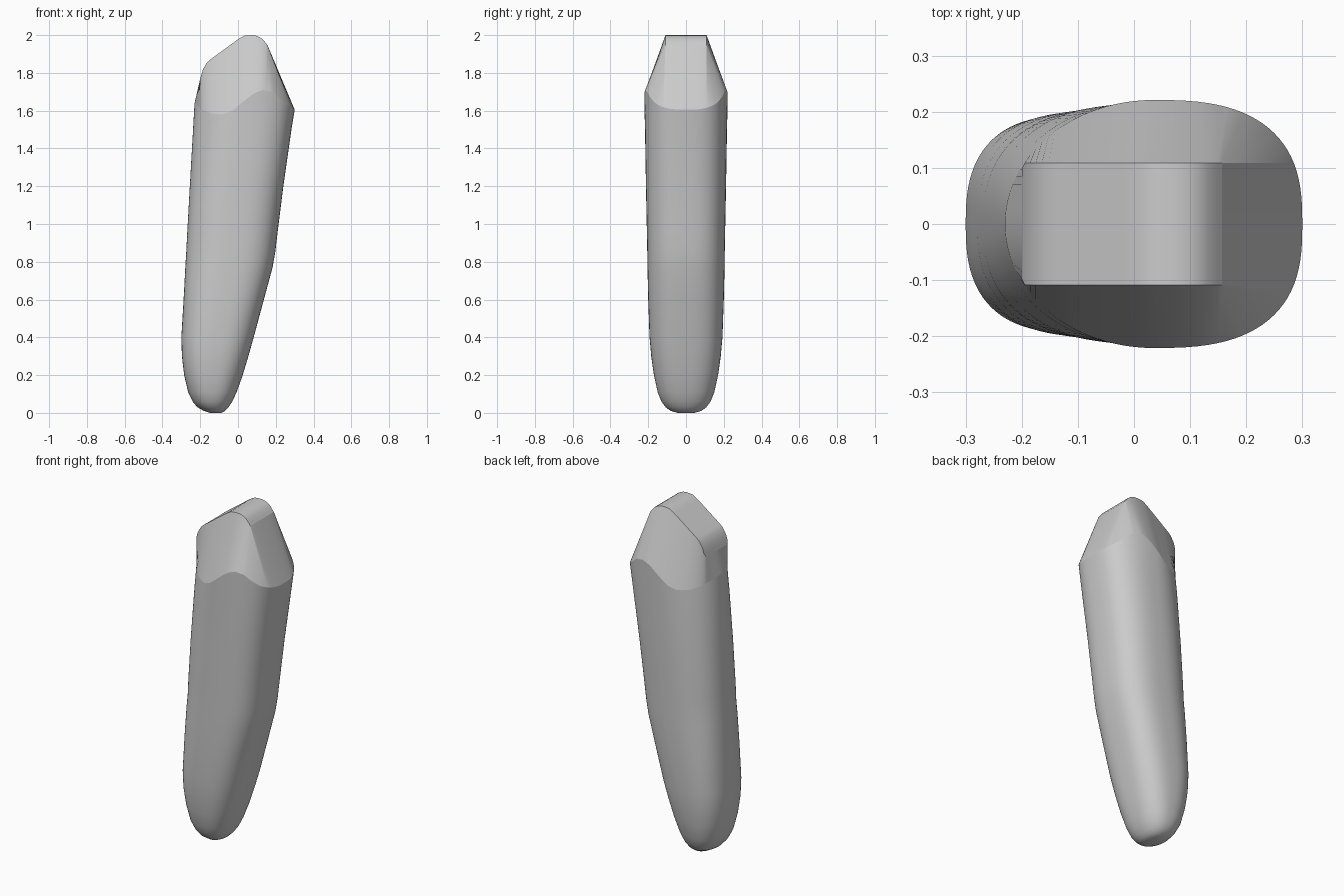
import bpy
import bmesh
import math

cube = bpy.data.objects.get("Cube")
if cube:
    bpy.data.objects.remove(cube, do_unlink=True)

SIDES = 96
RIDGE_Y = 0.109
RIDGE_LEFT, RIDGE_RIGHT = -0.2, 0.157

# Body sections: height, min x, max x, half depth, roundness of min and max side
SECTIONS = [
    (0.0, -0.15, -0.09, 0.045, 2, 2),
    (0.01, -0.18, -0.07, 0.08, 2.1, 2.1),
    (0.03, -0.215, -0.05, 0.108, 2.2, 2.2),
    (0.06, -0.24, -0.03, 0.13, 2.3, 2.3),
    (0.11, -0.264, -0.007, 0.15, 2.4, 2.4),
    (0.2, -0.285, 0.025, 0.17, 2.5, 2.5),
    (0.3, -0.297, 0.055, 0.184, 2.6, 2.6),
    (0.4, -0.3, 0.083, 0.193, 2.6, 2.7),
    (0.6, -0.288, 0.137, 0.2, 2.6, 2.7),
    (0.77, -0.279, 0.183, 0.204, 2.5, 2.7),
    (0.85, -0.274, 0.197, 0.205, 2.4, 2.7),
    (0.95, -0.269, 0.209, 0.207, 2.4, 2.7),
    (1.2, -0.255, 0.24, 0.212, 2.3, 2.7),
    (1.5, -0.238, 0.283, 0.217, 2.1, 2.7),
]
RIM = (1.62, -0.23, 0.3, 0.221, 2, 2.7)
RIM_HEIGHT = [(-0.23, 1.64), (-0.19, 1.605), (-0.14, 1.585), (-0.08, 1.58),
              (-0.03, 1.6), (0.03, 1.65), (0.08, 1.69), (0.13, 1.71),
              (0.18, 1.7), (0.25, 1.64), (0.3, 1.605)]
RIDGE_HEIGHT = [(-0.2, 1.77), (-0.185, 1.82), (-0.163, 1.857), (-0.145, 1.872),
                (0.01, 1.985), (0.035, 1.997), (0.06, 2.0), (0.085, 2.0),
                (0.11, 1.992), (0.13, 1.98), (0.157, 1.945)]


def interpolate(points, x):
    for (x0, z0), (x1, z1) in zip(points, points[1:]):
        if x <= x1:
            t = max(0, (x - x0) / (x1 - x0))
            return z0 + (z1 - z0) * t
    return points[-1][1]


def section(z, left, right, depth, round_left, round_right):
    """Rounded outline with a different curvature on each side."""
    ring = []
    for i in range(SIDES):
        a = 2 * math.pi * i / SIDES
        c, s = math.cos(a), math.sin(a)
        power = 2 / (round_right if c > 0 else round_left)
        x = (left + right) / 2 + (right - left) / 2 * math.copysign(abs(c) ** power, c)
        y = depth * math.copysign(abs(s) ** power, s)
        ring.append((x, y, z))
    return ring


def clamp(value, low, high):
    return max(low, min(high, value))


# Stack the body sections, the wavy shoulder rim and the ridge outline
loops = [section(*s) for s in SECTIONS]
rim = [(x, y, interpolate(RIM_HEIGHT, x)) for x, y, z in section(*RIM)]
ridge = []
for x, y, z in rim:
    rx = clamp(x, RIDGE_LEFT, RIDGE_RIGHT)
    ridge.append((rx, clamp(y, -RIDGE_Y, RIDGE_Y), interpolate(RIDGE_HEIGHT, rx)))
loops += [rim, ridge]

bm = bmesh.new()
rings = [[bm.verts.new(p) for p in loop] for loop in loops]
bm.faces.new(rings[0][::-1])
for low, high in zip(rings, rings[1:]):
    for i in range(SIDES):
        j = (i + 1) % SIDES
        bm.faces.new((low[i], low[j], high[j], high[i])).smooth = True

# Ridge strip across the top
top = rings[-1]
strip = []
for i in range(1, SIDES // 2 - 1):
    a, b = top[i], top[i + 1]
    if a.co.x - b.co.x > 1e-5:
        strip.append(bm.faces.new((a, b, top[SIDES - i - 1], top[SIDES - i])))

# Crisp shoulder and ridge borders
for ring in rings[-2:]:
    for i in range(SIDES):
        edge = bm.edges.get((ring[i], ring[(i + 1) % SIDES]))
        if edge:
            edge.smooth = False

bmesh.ops.remove_doubles(bm, verts=bm.verts, dist=1e-5)
bmesh.ops.recalc_face_normals(bm, faces=bm.faces)
mesh = bpy.data.meshes.new("tapered_body")
bm.to_mesh(mesh)
bm.free()

body = bpy.data.objects.new("tapered_body", mesh)
bpy.context.collection.objects.link(body)
bpy.ops.object.select_all(action='DESELECT')
body.select_set(True)
bpy.context.view_layer.objects.active = body
bpy.ops.object.shade_smooth_by_angle(angle=math.radians(30), keep_sharp_edges=True)
